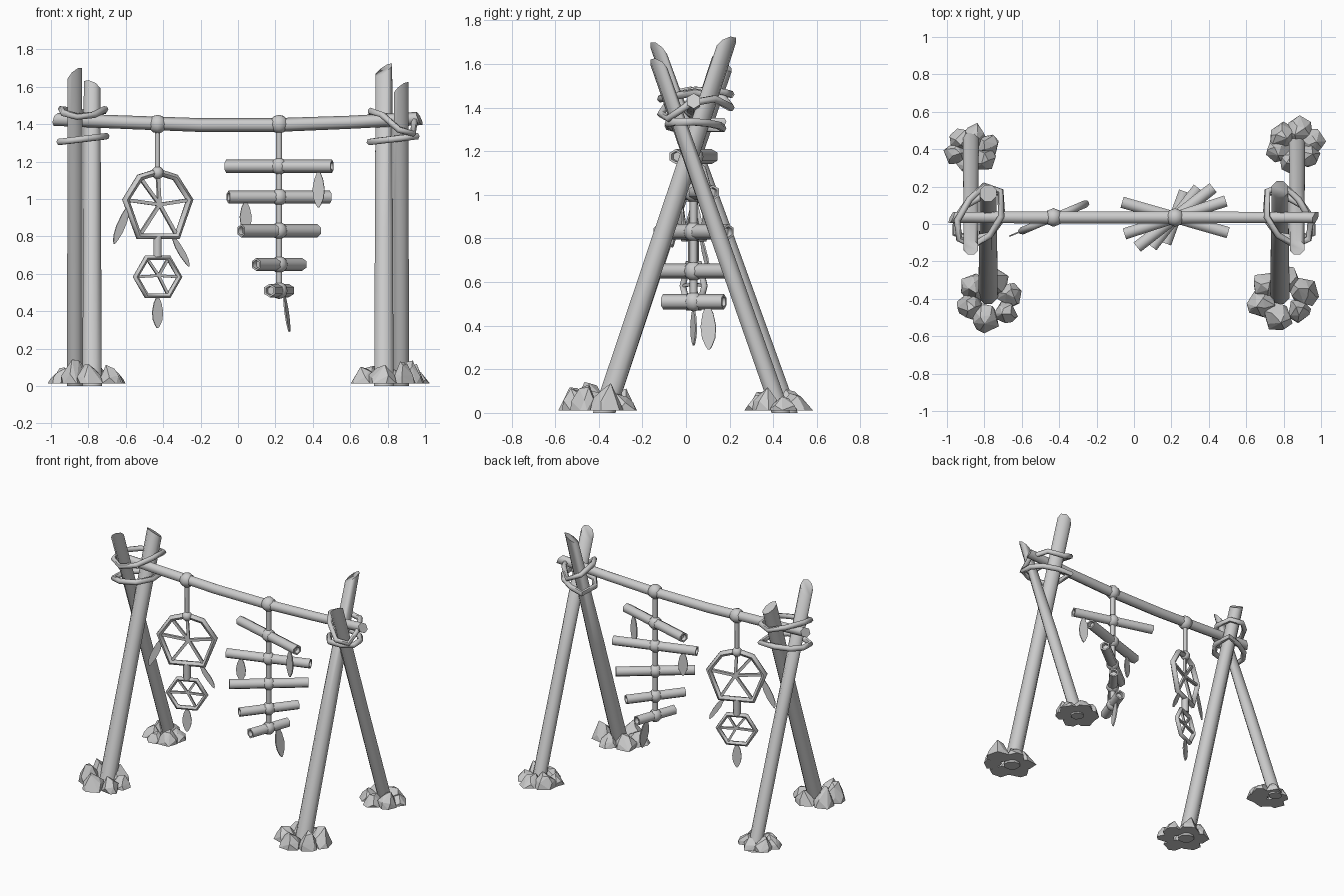
import bpy, bmesh, math, random
from mathutils import Vector as V

if "Cube" in bpy.data.objects:
    bpy.data.objects.remove(bpy.data.objects["Cube"])

random.seed(4)
mat = bpy.data.materials.new("plain grey")
mat.diffuse_color = (0.6, 0.6, 0.6, 1)
mat.use_nodes = True
mat.node_tree.nodes["Principled BSDF"].inputs["Base Color"].default_value = mat.diffuse_color
Y0 = 0.035                      # depth of the beam and everything hung from it


def finish(bm, name, smooth=True):
    bmesh.ops.recalc_face_normals(bm, faces=bm.faces)
    me = bpy.data.meshes.new(name)
    bm.to_mesh(me)
    bm.free()
    ob = bpy.data.objects.new(name, me)
    bpy.context.collection.objects.link(ob)
    me.materials.append(mat)
    if smooth:
        bpy.ops.object.select_all(action='DESELECT')
        ob.select_set(True)
        bpy.context.view_layer.objects.active = ob
        bpy.ops.object.shade_smooth_by_angle(angle=math.radians(62))
    return ob


def tube(name, pts, radii, sides=8, axis=None, tilt=((0, 0), (0, 0))):
    """Rings along pts; tilt slants the first and last ring along the axis."""
    pts = [V(p) for p in pts]
    axis = V(axis) if axis else (pts[-1] - pts[0]).normalized()
    q = axis.to_track_quat('Z', 'Y')
    bm = bmesh.new()
    rings = []
    for i, (p, r) in enumerate(zip(pts, radii)):
        tx, ty = tilt[0] if i == 0 else tilt[1] if i == len(pts) - 1 else (0, 0)
        ring = []
        for k in range(sides):
            a = math.tau * (k + 0.5) / sides
            c, s = math.cos(a), math.sin(a)
            ring.append(bm.verts.new(p + q @ V((r * c, r * s, tx * c + ty * s))))
        rings.append(ring)
    for a, b in zip(rings, rings[1:]):
        for k in range(sides):
            bm.faces.new((a[k], a[(k + 1) % sides], b[(k + 1) % sides], b[k]))
    bm.faces.new(rings[0])
    bm.faces.new(rings[-1])
    return finish(bm, name)


def loop(name, pts, r):
    """Closed rope or bent twig through pts."""
    cu = bpy.data.curves.new(name, 'CURVE')
    cu.dimensions = '3D'
    cu.bevel_depth, cu.bevel_resolution = r, 1
    sp = cu.splines.new('POLY')
    sp.points.add(len(pts) - 1)
    for p, co in zip(sp.points, pts):
        p.co = (*co, 1)
    sp.use_cyclic_u = True
    sp.use_smooth = True
    ob = bpy.data.objects.new(name, cu)
    bpy.context.collection.objects.link(ob)
    cu.materials.append(mat)
    bpy.ops.object.select_all(action='DESELECT')
    ob.select_set(True)
    bpy.context.view_layer.objects.active = ob
    bpy.ops.object.convert(target='MESH')
    bpy.ops.object.shade_smooth_by_angle(angle=math.radians(62))


def knob(name, co, r):
    bm = bmesh.new()
    bmesh.ops.create_uvsphere(bm, u_segments=8, v_segments=6, radius=r)
    bmesh.ops.translate(bm, verts=bm.verts, vec=co)
    finish(bm, name)


def leaf(name, top, tip, half, side):
    """Thin flat leaf between two points, widened along side."""
    top, tip, side = V(top), V(tip), V(side).normalized()
    prof = [(0, .15), (.22, .7), (.5, 1), (.75, .85), (.93, .4), (1, .1)]
    n = side.cross(tip - top).normalized() * 0.004
    out = [top.lerp(tip, t) + side * half * w for t, w in prof]
    out += [top.lerp(tip, t) - side * half * w for t, w in reversed(prof)]
    bm = bmesh.new()
    f = bm.faces.new([bm.verts.new(p - n) for p in out])
    ext = bmesh.ops.extrude_face_region(bm, geom=[f])
    bmesh.ops.translate(bm, vec=n * 2,
                        verts=[e for e in ext['geom'] if isinstance(e, bmesh.types.BMVert)])
    # extrusion keeps the first face, so the leaf is a closed plate
    finish(bm, name, False)


def rock(name, x, y, r, h):
    bm = bmesh.new()
    a0 = random.random() * 6
    for rad, z, n in ((1, 0.012, 6), (.85, h * .5, 5), (.4, h, 3)):
        for k in range(n):
            a = a0 + z * 9 + math.tau * (k + random.uniform(-.25, .25)) / n
            rr = r * rad * random.uniform(.85, 1.1)
            zz = z if z < .02 else z * random.uniform(.8, 1.1)
            bm.verts.new((x + rr * math.cos(a), y + rr * math.sin(a), zz))
    res = bmesh.ops.convex_hull(bm, input=bm.verts)
    bmesh.ops.delete(bm, geom=[v for v in bm.verts if not v.link_faces], context='VERTS')
    finish(bm, name, False)


# legs: name, x, foot y, top y, top z, foot radius, top radius, slant of the cut
legs = [("front_left_leg", -.78, -.375, .165, 1.60, .056, .048, (.02, .03)),
        ("back_left_leg", -.872, .47, -.125, 1.66, .046, .042, (-.03, .03)),
        ("front_right_leg", .78, -.375, .185, 1.69, .056, .048, (-.03, -.02)),
        ("back_right_leg", .872, .435, -.125, 1.59, .046, .042, (-.03, .02))]
for name, x, y0, y1, z1, r0, r1, tl in legs:
    pts = [(x, y0 + (y1 - y0) * t, z1 * t) for t in (0, .5, 1)]
    tube(name, pts, (r0, (r0 + r1) / 2, r1), 8, (0, 0, 1), ((0, 0), tl))

# rocks heaped around each foot
feet = [(-.77, -.405, .115, .075, .12), (-.868, .40, .085, .07, .10),
        (.795, -.395, .12, .075, .12), (.862, .42, .095, .07, .11)]
for i, (x, y, d, r, h) in enumerate(feet):
    for k in range(6):
        a = math.tau * (k + .3) / 6
        rock(f"foot_rock_{i}_{k}", x + d * math.cos(a), y + d * .85 * math.sin(a),
             r * random.uniform(.85, 1.15), h * random.uniform(.6, 1.1))

# sagging crossbeam
bx = [-.975, -.6, -.2, .2, .6, .97]
bz = [1.425, 1.41, 1.395, 1.395, 1.41, 1.43]
tube("crossbeam", [(x, Y0, z) for x, z in zip(bx, bz)], (.034, .036, .037, .037, .035, .035),
     6, (1, 0, 0), ((.015, .01), (.01, -.015)))

# rope lashings round each pair of crossed legs
plan = [(.80, .205), (.715, .175), (.71, .04), (.77, -.06), (.86, -.115), (.935, -.08),
        (.945, .02), (.88, .13)]
lower = [(.81, .15), (.71, .17), (.705, .03), (.77, -.06), (.88, -.08), (.955, -.05),
         (.95, .03), (.90, .10)]
slope = {-1: (1.46, 1.47, 1.48, 1.45, 1.44, 1.46, 1.48, 1.47),
         1: (1.40, 1.44, 1.47, 1.45, 1.37, 1.35, 1.42, 1.44)}
for s, side in ((-1, "left"), (1, "right")):
    loop(side + "_upper_lashing", [(s * x, y, z) for (x, y), z in zip(plan, slope[s])], .018)
    loop(side + "_lower_lashing", [(s * x, y, 1.32 + .12 * (.83 - x) * s * -1) for x, y in lower], .019)

# hoop ornament, hung at x = -0.43 and turned about the string
HX, TAN = -.43, math.tan(math.radians(23))


def hp(x, z):
    return (x, Y0 + (x - HX) * TAN, z)


knob("hoop_beam_knot", (HX, Y0, 1.40), .05)
tube("hoop_string", [(HX, Y0, 1.40), (HX, Y0, 1.14)], (.015, .015), 6)
knob("hoop_knot", (HX, Y0, 1.14), .034)
big = [(-.43, 1.145), (-.335, 1.115), (-.258, .995), (-.325, .80), (-.53, .80),
       (-.60, .995), (-.525, 1.115)]
small = [(HX + .117 * math.cos(k * math.pi / 3), .583 + .117 * math.sin(k * math.pi / 3))
         for k in range(6)]
loop("large_hoop", [hp(*p) for p in big], .02)
loop("small_hoop", [hp(*p) for p in small], .016)
for label, ring, c, r in (("large", big, (-.42, .97), .013), ("small", small, (-.425, .59), .010)):
    for k, p in enumerate(ring):
        if (label, k) not in (("large", 1), ("small", 4)):
            tube(f"{label}_hoop_spoke_{k}", [hp(*c), hp(*p)], (r, r), 4)
tube("hoop_link", [(HX, Y0, .80), (HX, Y0, .69)], (.025, .025), 6)
leaf("hoop_left_leaf", hp(-.585, .97), hp(-.66, .76), .032, (1, TAN, .35))
leaf("hoop_right_leaf", hp(-.35, .81), hp(-.265, .64), .032, (1, TAN, -.5))
leaf("hoop_bottom_leaf", hp(HX, .48), hp(HX, .31), .031, (1, TAN, 0))

# chime of turned rods with hollow ends, hung at x = 0.22
CX = .22
knob("chime_beam_knot", (CX, Y0, 1.40), .05)
tube("chime_string", [(CX, Y0, 1.40), (CX, Y0, .50)], (.018, .018), 6)
rods = [(1.175, .295, -16, .035), (1.01, .285, 18, .035), (.83, .258, 38, .036),
        (.65, .20, 52, .034), (.51, .148, 70, .036)]
for k, (z, half, ang, r) in enumerate(rods):
    d = V((math.cos(math.radians(ang)), math.sin(math.radians(ang)), 0))
    c = V((CX, Y0, z))
    steps = (-half + .025, -half, -half, half, half, half - .025)
    tube(f"chime_rod_{k + 1}", [c + d * t for t in steps],
         (r * .62, r * .68, r, r, r * .68, r * .62), 6, d)
    knob(f"chime_knot_{k + 1}", c, .045)
leaf("chime_right_leaf", (.432, -.025, 1.15), (.43, -.025, .955), .033, (1, -.29, 0))
leaf("chime_left_leaf", (.04, -.025, .99), (.042, -.025, .82), .033, (1, .33, 0))
leaf("chime_bottom_leaf", (.245, .10, .50), (.275, .105, .29), .036, (.25, 1, 0))
